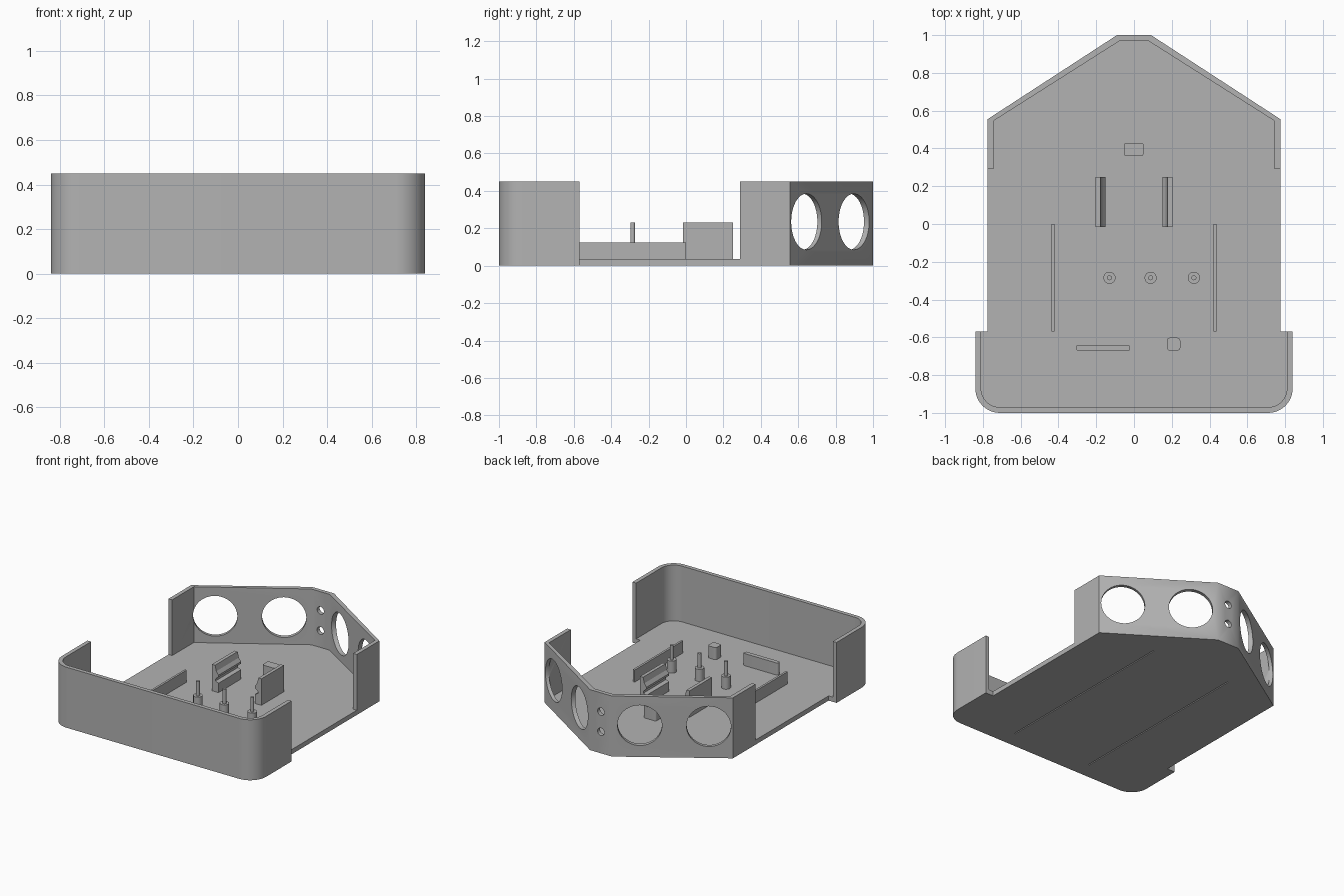
import bpy, bmesh
from math import sin, cos, pi, atan2, hypot
from mathutils import Vector, Matrix

if "Cube" in bpy.data.objects:
    bpy.data.objects.remove(bpy.data.objects["Cube"])

grey = bpy.data.materials.new("matte_grey")
grey.use_nodes = True
COLOUR = (0.45, 0.45, 0.45, 1)
grey.diffuse_color = COLOUR
grey.node_tree.nodes["Principled BSDF"].inputs["Base Color"].default_value = COLOUR

HEIGHT, FLOOR, WALL, STUB = 0.45, 0.035, 0.03, 0.125


def finish(name, bm):
    bmesh.ops.recalc_face_normals(bm, faces=bm.faces)
    mesh = bpy.data.meshes.new(name)
    bm.to_mesh(mesh)
    bm.free()
    mesh.materials.append(grey)
    ob = bpy.data.objects.new(name, mesh)
    bpy.context.collection.objects.link(ob)
    return ob


def prism(name, points, start, depth):
    """Extrude a closed outline; start maps 2D points to 3D, depth is a vector."""
    bm = bmesh.new()
    face = bm.faces.new([bm.verts.new(start(*p)) for p in points])
    ext = bmesh.ops.extrude_face_region(bm, geom=[face])
    bmesh.ops.translate(bm, vec=depth, verts=[v for v in ext["geom"] if isinstance(v, bmesh.types.BMVert)])
    return finish(name, bm)


def slab(name, points, z0, z1):
    return prism(name, points, lambda x, y: (x, y, z0), (0, 0, z1 - z0))


def arc(cx, cy, r, a0, a1, n=12):
    return [(cx + r * cos(a0 + (a1 - a0) * i / n), cy + r * sin(a0 + (a1 - a0) * i / n)) for i in range(n + 1)]


def mirrored(half):
    """Complete an outline given its +x half."""
    return half + [(-x, y) for x, y in reversed(half)]


def rounded(x0, x1, y0, y1, r):
    corners = [(x1 - r, y1 - r), (x0 + r, y1 - r), (x0 + r, y0 + r), (x1 - r, y0 + r)]
    return [p for i, (cx, cy) in enumerate(corners) for p in arc(cx, cy, r, i * pi / 2, (i + 1) * pi / 2, 5)]


def cylinder(name, r, depth, matrix, n=32):
    bm = bmesh.new()
    bmesh.ops.create_cone(bm, cap_ends=True, segments=n, radius1=r, radius2=r, depth=depth, matrix=matrix)
    return finish(name, bm)


def smooth(ob):
    bpy.ops.object.select_all(action="DESELECT")
    ob.select_set(True)
    bpy.context.view_layer.objects.active = ob
    bpy.ops.object.shade_smooth_by_angle(angle=0.6)


def cut(ob, cutters):
    bpy.context.view_layer.objects.active = ob
    for c in cutters:
        mod = ob.modifiers.new("cut", "BOOLEAN")
        mod.operation, mod.solver, mod.object = "DIFFERENCE", "EXACT", c
        bpy.ops.object.modifier_apply(modifier=mod.name)
        bpy.data.objects.remove(c)


# Front wall with rounded corners
R, BACK = 0.13, -0.57
outer = arc(0.84 - R, R - 1, R, -pi / 2, 0) + [(0.84, BACK)]
inner = arc(0.84 - R, R - 1, R - WALL, -pi / 2, 0) + [(0.84 - WALL, BACK)]
half = outer + inner[::-1]
smooth(slab("front_wall", outer + inner[::-1] + [(-x, y) for x, y in inner] + [(-x, y) for x, y in outer[::-1]], 0, HEIGHT))

# Pointed rear wall
rear_out = [(0.775, 0.29), (0.775, 0.555), (0.09, 1.0)]
rear_in = [(0.745, 0.29), (0.745, 0.545), (0.075, 0.97)]
rear = slab("rear_wall", mirrored(rear_out) + mirrored(rear_in)[::-1], 0, HEIGHT)

# Sensor holes through the slanted faces, small holes through the tip
a, b = Vector(rear_out[1]), Vector(rear_out[2])
cutters = []
for side in (1, -1):
    for t in (0.2, 0.77):
        p = a.lerp(b, t)
        along = (b - a).normalized()
        normal = Vector((-along.y * -side, along.x * -1, 0))
        rot = Vector((side * abs(along.y), abs(along.x), 0)).to_track_quat("Z", "Y").to_matrix().to_4x4()
        cutters.append(cylinder("hole", 0.15, 0.12, Matrix.Translation((side * p.x, p.y, 0.235)) @ rot, 48))
for z in (0.16, 0.31):
    cutters.append(cylinder("hole", 0.028, 0.2, Matrix.Translation((0, 1, z)) @ Matrix.Rotation(pi / 2, 4, "X"), 24))
cut(rear, cutters)
smooth(rear)

# Floor plate with two thin grooves underneath
floor = slab("floor_plate", mirrored(inner + [(0.775, BACK)] + rear_out[:1] + rear_in), 0, FLOOR)
cut(floor, [slab("groove", [(x - 0.004, -0.87), (x + 0.004, -0.87), (x + 0.004, 0.6), (x - 0.004, 0.6)], -0.01, 0.012)
            for x in (-0.33, 0.33)])

# Side rails and board clips
clip = [(0.2, FLOOR), (0.2, 0.232), (0.175, 0.232), (0.165, 0.19), (0.147, 0.165), (0.147, 0.15),
        (0.172, 0.13), (0.172, 0.115), (0.147, 0.105), (0.147, FLOOR)]
for side, label in ((1, "left"), (-1, "right")):
    x = side * 0.43
    slab(label + "_rail", [(x - 0.008, BACK), (x + 0.008, BACK), (x + 0.008, 0), (x - 0.008, 0)], FLOOR, STUB)
    prism(label + "_clip", clip, lambda u, z: (side * (u + 0.003), -0.015, z), (0, 0.265, 0))

# Mounting posts with pins
for i, x in enumerate((-0.13, 0.088, 0.317)):
    for name, r, z0, z1 in (("post", 0.032, FLOOR, STUB), ("pin", 0.013, STUB, 0.232)):
        smooth(cylinder(f"{name}_{i + 1}", r, z1 - z0, Matrix.Translation((x, -0.285, (z0 + z1) / 2)), 24))

# Small rounded support blocks
for name, box in (("rear_block", (-0.053, 0.05, 0.36, 0.43, 0.012)),
                  ("front_block", (0.175, 0.245, -0.67, -0.602, 0.015)),
                  ("front_bar", (-0.307, -0.02, -0.672, -0.64, 0.014))):
    smooth(slab(name, rounded(*box), FLOOR, STUB))
